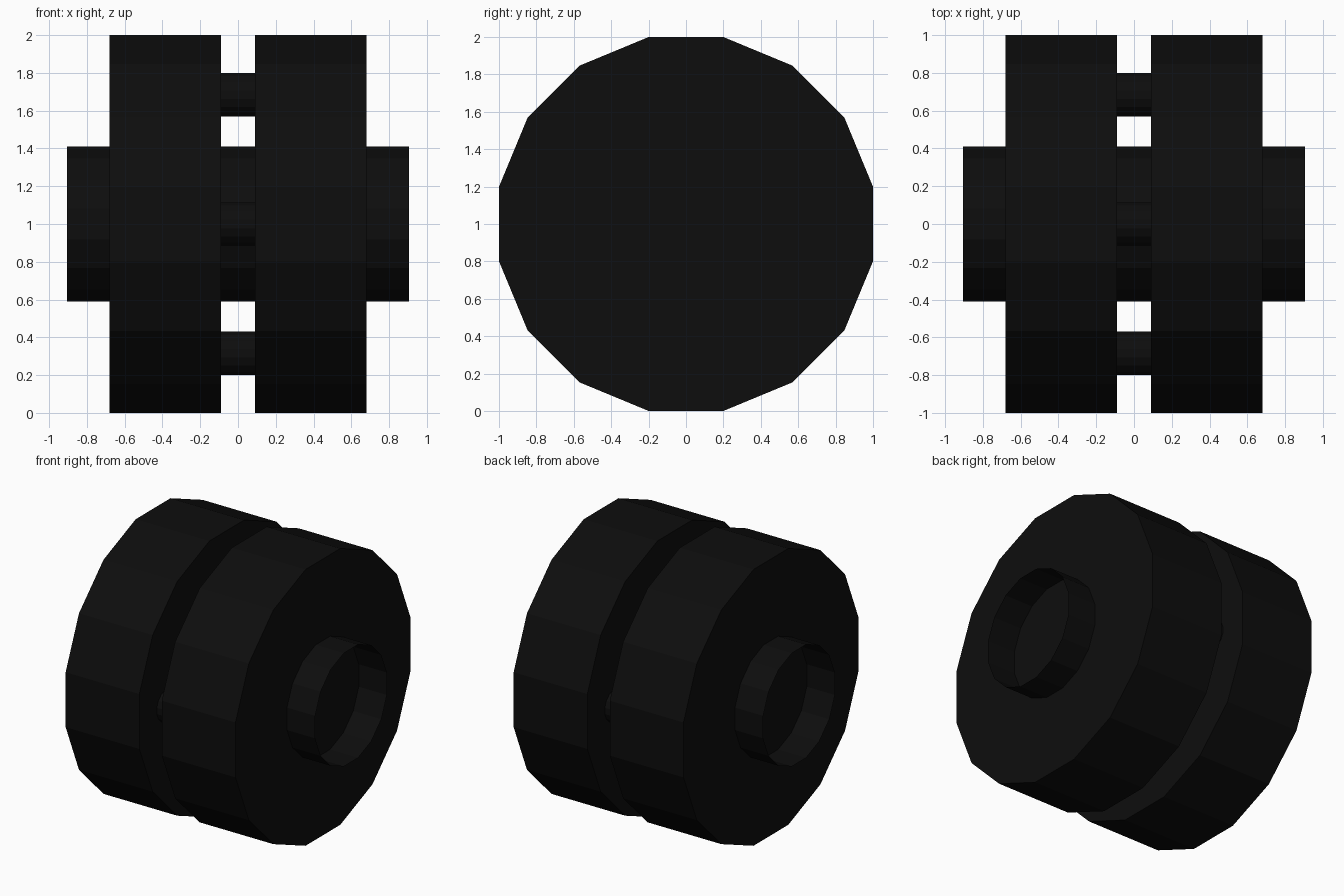
import bpy
import math
from mathutils import Matrix

SIDES = 16
CENTRE_Z = 1.0

default = bpy.data.objects.get("Cube")
if default:
    bpy.data.objects.remove(default, do_unlink=True)

# Single matte black for the whole model
black = bpy.data.materials.new("matte black")
black.use_nodes = True
colour = (0.004, 0.004, 0.004, 1)
black.diffuse_color = colour
shader = black.node_tree.nodes["Principled BSDF"]
shader.inputs["Base Color"].default_value = colour
shader.inputs["Roughness"].default_value = 0.9


def drum(name, apothem, x_min, x_max, y=0, z=CENTRE_Z, fill='NGON'):
    """Prism along x with flats facing up, down, front and back."""
    bpy.ops.mesh.primitive_cylinder_add(
        vertices=SIDES, radius=apothem / math.cos(math.pi / SIDES),
        depth=x_max - x_min, end_fill_type=fill,
        location=((x_min + x_max) / 2, y, z))
    obj = bpy.context.object
    obj.name = name
    obj.data.transform(Matrix.Rotation(math.pi / 2, 4, 'Y')
                       @ Matrix.Rotation(math.pi / SIDES, 4, 'Z'))
    obj.data.materials.append(black)
    return obj


# Two wide wheels with a gap between them
drum("left_wheel", 1.0, 0.09, 0.68)
drum("right_wheel", 1.0, -0.68, -0.09)

# Open-ended axle tube running through both wheels
drum("axle_tube", 0.41, -0.905, 0.905, fill='NOTHING')

# Four pins joining the wheels across the gap
pins = {"top": 90, "bottom": 270, "front": 180, "back": 0}
for side, degrees in pins.items():
    a = math.radians(degrees)
    drum(side + "_pin", 0.115, -0.12, 0.12,
         0.685 * math.cos(a), CENTRE_Z + 0.685 * math.sin(a))
